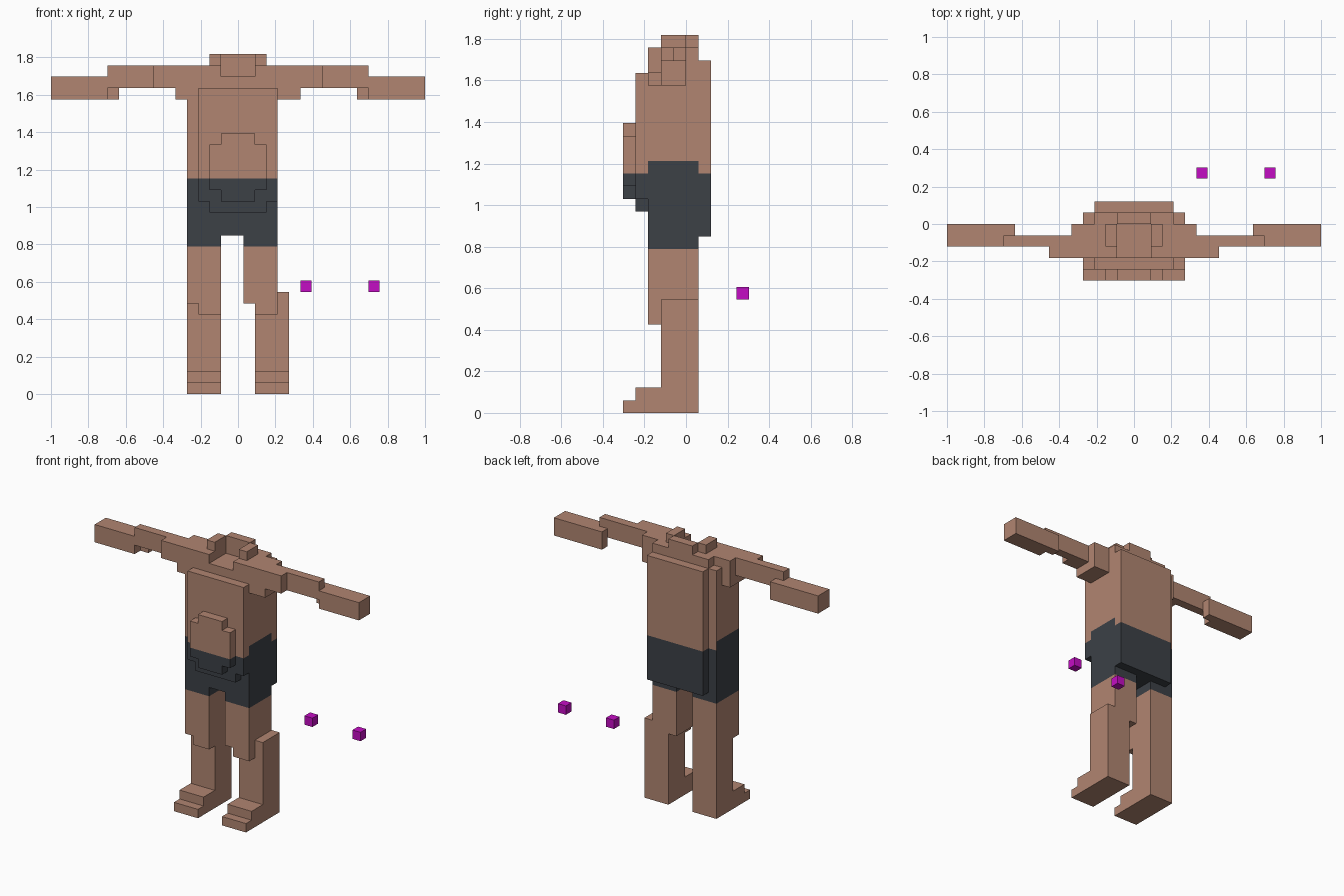
import bpy
import bmesh
from mathutils import Matrix, Vector

cube = bpy.data.objects.get("Cube")
if cube:
    bpy.data.objects.remove(cube, do_unlink=True)

UNIT = 2 / 33                       # edge of one block
ORIGIN = Vector((16.5, 5, 0))       # block-grid position of the world origin
WIDTH = 33


def material(name, color):
    mat = bpy.data.materials.new(name)
    mat.use_nodes = True
    mat.diffuse_color = (*color, 1)
    bsdf = next(n for n in mat.node_tree.nodes if n.type == 'BSDF_PRINCIPLED')
    bsdf.inputs["Base Color"].default_value = (*color, 1)
    bsdf.inputs["Roughness"].default_value = 0.9
    return mat


skin = material("skin", (0.44, 0.235, 0.165))
cloth = material("dark_cloth", (0.045, 0.052, 0.062))
magenta = material("magenta", (0.55, 0.004, 0.55))


def part(name, mats, *boxes):
    """One object made of blocks given as (x range, y range, z range) in grid units."""
    bm = bmesh.new()
    for ranges in boxes:
        low = Vector([r[0] for r in ranges])
        high = Vector([r[1] for r in ranges])
        place = Matrix.Translation(((low + high) / 2 - ORIGIN) * UNIT)
        scale = Matrix.Diagonal((*((high - low) * UNIT), 1))
        bmesh.ops.create_cube(bm, size=1, matrix=place @ scale)
    mesh = bpy.data.meshes.new(name)
    bm.to_mesh(mesh)
    bm.free()
    for mat in mats:
        mesh.materials.append(mat)
    obj = bpy.data.objects.new(name, mesh)
    bpy.context.collection.objects.link(obj)
    return obj


def mirrored(box):
    (a, b), y, z = box
    return ((WIDTH - b, WIDTH - a), y, z)


# Torso: core, chest plate, back plate and belly above the waistband
part("torso", [skin],
     ((12, 20), (2, 6), (20, 28)),
     ((13, 20), (1, 2), (19, 27)),
     ((13, 20), (6, 7), (19, 28)))
part("belly", [skin],
     ((14, 19), (0, 1), (19, 22)),
     ((15, 18), (0, 1), (22, 23)))

# Waist: the cloth rises one block higher on the two flanks
waist = part("waist", [skin, cloth], ((12, 20), (2, 6), (19, 20)))
for face in waist.data.polygons:
    face.material_index = int(abs(face.normal.x) > 0.5)

# Shorts
part("shorts", [cloth],
     ((12, 20), (2, 6), (14, 19)),
     ((13, 20), (6, 7), (14, 19)),
     ((13, 20), (1, 2), (17, 19)),
     ((14, 19), (1, 2), (16, 17)),
     ((12, 15), (2, 6), (13, 14)),
     ((17, 20), (2, 6), (13, 14)))
part("shorts_front", [cloth],
     ((14, 19), (0, 1), (18, 19)),
     ((15, 18), (0, 1), (17, 18)))

# Shoulders with an open neck notch
part("shoulders", [skin],
     ((11, 22), (2, 5), (26, 28)),
     ((11, 15), (2, 5), (28, 29)),
     ((18, 22), (2, 5), (28, 29)),
     ((13, 20), (5, 6), (28, 29)))
neck_side = ((14, 15), (3, 5), (29, 30))
part("neck", [skin], neck_side, mirrored(neck_side),
     ((15, 18), (5, 6), (29, 30)))

# Arms and hands
ARM = [((9, 11), (2, 4), (27, 29)), ((5, 9), (3, 4), (27, 29))]
HAND = [((0, 5), (3, 5), (26, 28)), ((5, 6), (4, 5), (26, 28))]
for name, boxes in (("arm", ARM), ("hand", HAND)):
    part("right_" + name, [skin], *boxes)
    part("left_" + name, [skin], *[mirrored(b) for b in boxes])

# Legs: thighs with a stepped hem, lower legs and feet
for side, thigh, step, shin in (("right", 12, 12, 12), ("left", 17, 17, 18)):
    part(side + "_thigh", [skin],
         ((thigh, thigh + 3), (2, 6), (8, 13)),
         ((step + 1, step + 3), (2, 6), (7, 8)))
    span = (shin, shin + 3)
    part(side + "_lower_leg", [skin], (span, (3, 6), (0, 9)))
    part(side + "_foot", [skin],
         (span, (1, 3), (0, 2)),
         (span, (0, 1), (0, 1)))

# Two loose marker blocks behind the figure
for name, x in (("inner_marker", 22), ("outer_marker", 28)):
    part(name, [magenta], ((x, x + 1), (9, 10), (9, 10)))
